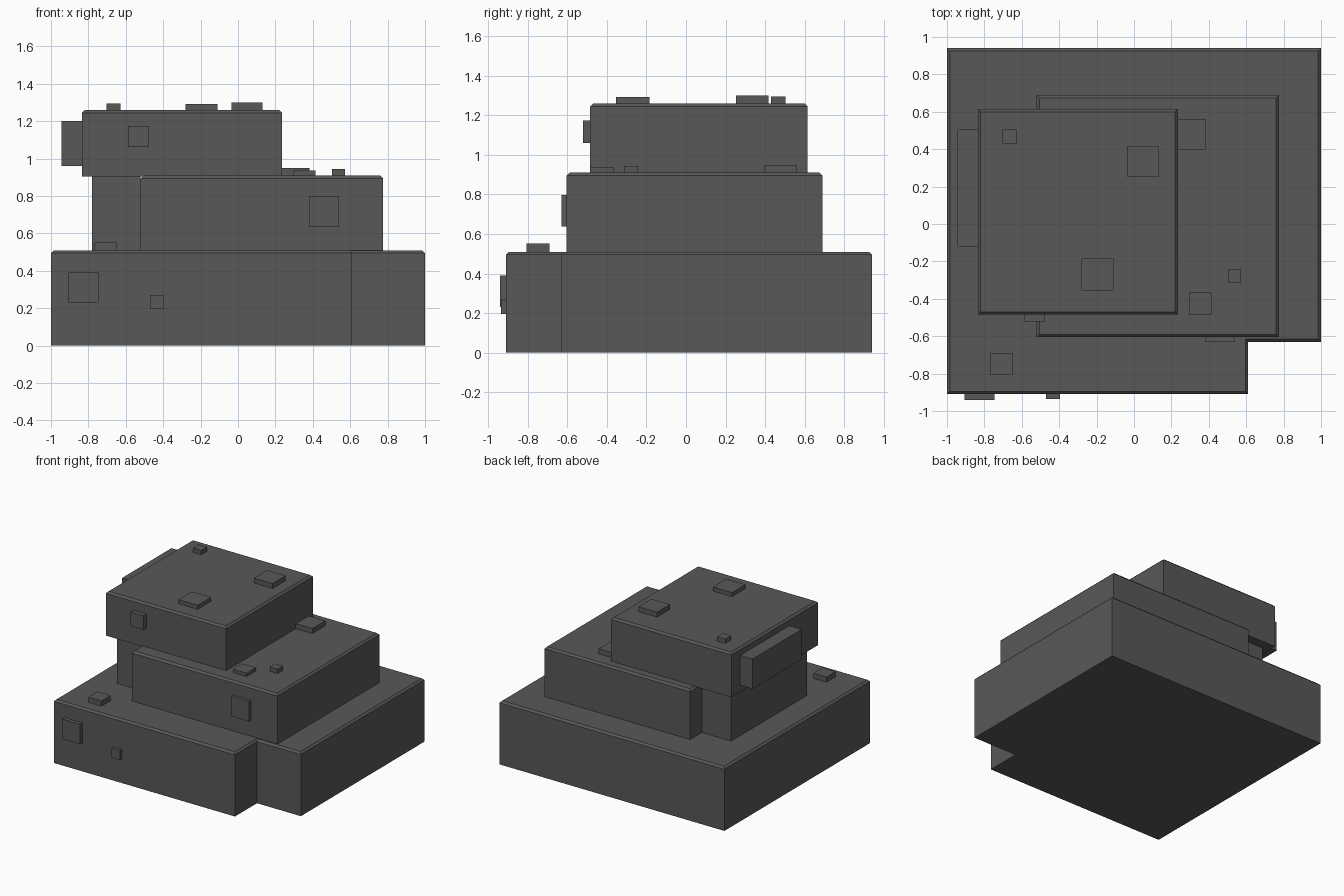
import bpy
import bmesh

cube = bpy.data.objects.get("Cube")
if cube:
    bpy.data.objects.remove(cube, do_unlink=True)

# One dark stone colour
stone = bpy.data.materials.new("dark_grey_stone")
stone.use_nodes = True
colour = (0.098, 0.098, 0.102, 1.0)
stone.diffuse_color = colour
shader = stone.node_tree.nodes["Principled BSDF"]
shader.inputs["Base Color"].default_value = colour
shader.inputs["Roughness"].default_value = 0.9


def slab(name, outline, bottom, top, chamfer=0.0):
    """Extrude a flat outline upwards, optionally chamfering its top rim."""
    bm = bmesh.new()
    base = bm.faces.new([bm.verts.new((x, y, bottom)) for x, y in outline])
    raised = bmesh.ops.extrude_face_region(bm, geom=[base], use_keep_orig=True)["geom"]
    upper = [v for v in raised if isinstance(v, bmesh.types.BMVert)]
    bmesh.ops.translate(bm, verts=upper, vec=(0, 0, top - bottom))
    bmesh.ops.recalc_face_normals(bm, faces=bm.faces)
    if chamfer:
        rim = [e for e in bm.edges if all(v in upper for v in e.verts)]
        bmesh.ops.bevel(bm, geom=rim, offset=chamfer, segments=1,
                        profile=0.5, affect='EDGES')
    mesh = bpy.data.meshes.new(name)
    bm.to_mesh(mesh)
    bm.free()
    mesh.materials.append(stone)
    obj = bpy.data.objects.new(name, mesh)
    bpy.context.collection.objects.link(obj)
    return obj


def box(name, xs, ys, zs, chamfer=0.0):
    (x0, x1), (y0, y1) = xs, ys
    return slab(name, [(x0, y0), (x1, y0), (x1, y1), (x0, y1)], *zs, chamfer)


RIM = 0.015
LOW, MID, HIGH = 0.51, 0.91, 1.26   # tops of the three tiers

# Bottom tier, with a notch at the front corner
slab("bottom_tier", [(-1, -0.91), (0.61, -0.91), (0.61, -0.63),
                     (1, -0.63), (1, 0.94), (-1, 0.94)], 0, LOW, RIM)

# Middle tier and its narrower side block
box("middle_tier", (-0.52, 0.775), (-0.605, 0.69), (LOW, MID), RIM)
box("middle_side_block", (-0.78, -0.52), (-0.42, 0.54), (LOW, MID - 0.003))

# Top tier and its side slab
box("top_tier", (-0.835, 0.235), (-0.485, 0.615), (MID - 0.005, HIGH), RIM)
box("top_side_slab", (-0.945, -0.835), (-0.12, 0.505), (0.96, 1.2))

# Square studs lying on the tiers: centre x, centre y, size, floor, height
studs = [
    (-0.665, 0.467, 0.075, HIGH, 0.035),
    (0.048, 0.335, 0.165, HIGH, 0.04),
    (-0.195, -0.27, 0.17, HIGH, 0.033),
    (0.3, 0.48, 0.165, MID, 0.04),
    (0.355, -0.425, 0.12, MID, 0.027),
    (0.537, -0.278, 0.07, MID, 0.035),
    (-0.708, -0.748, 0.117, LOW, 0.042),
]
for i, (x, y, size, floor, height) in enumerate(studs, 1):
    h = size / 2
    box(f"top_stud_{i}", (x - h, x + h), (y - h, y + h), (floor, floor + height))

# Square studs on the front walls: centre x, centre z, size, wall y, depth
wall_studs = [
    (-0.825, 0.31, 0.16, -0.91, 0.03),
    (-0.432, 0.233, 0.075, -0.91, 0.025),
    (0.46, 0.718, 0.16, -0.605, 0.025),
    (-0.532, 1.118, 0.113, -0.485, 0.037),
]
for i, (x, z, size, wall, depth) in enumerate(wall_studs, 1):
    h = size / 2
    box(f"front_stud_{i}", (x - h, x + h), (wall - depth, wall), (z - h, z + h))
